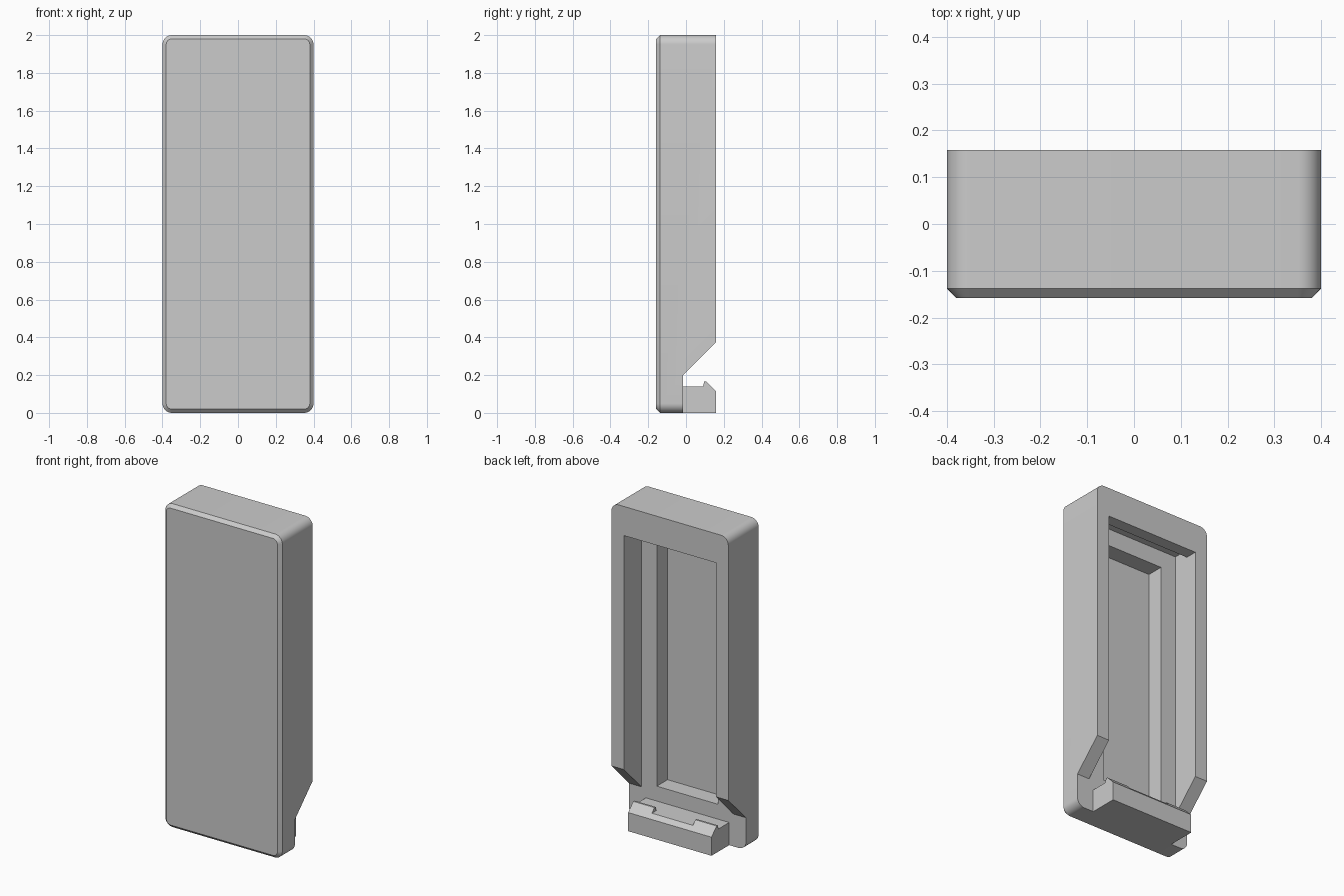
import bpy, bmesh
from math import sin, cos, pi, radians

cube = bpy.data.objects.get("Cube")
if cube:
    bpy.data.objects.remove(cube, do_unlink=True)

# Overall sizes
HALF_W, HALF_D, HEIGHT = 0.4, 0.158, 2.0
RADIUS, CHAMFER = 0.05, 0.02
FLOOR_Y = -0.015          # inner face of the front slab

grey = bpy.data.materials.new("plain_grey")
grey.use_nodes = True
colour = (0.6, 0.6, 0.6, 1)
grey.diffuse_color = colour
grey.node_tree.nodes["Principled BSDF"].inputs["Base Color"].default_value = colour


def finish(name, bm):
    bmesh.ops.recalc_face_normals(bm, faces=bm.faces)
    mesh = bpy.data.meshes.new(name)
    bm.to_mesh(mesh)
    bm.free()
    mesh.materials.append(grey)
    obj = bpy.data.objects.new(name, mesh)
    bpy.context.collection.objects.link(obj)
    return obj


def loft(bm, rings):
    """Skin matching closed rings and cap both ends."""
    loops = [[bm.verts.new(p) for p in ring] for ring in rings]
    for a, b in zip(loops, loops[1:]):
        for i in range(len(a)):
            j = (i + 1) % len(a)
            bm.faces.new((a[i], a[j], b[j], b[i]))
    bm.faces.new(loops[0])
    bm.faces.new(loops[-1])


def prism(bm, profile, x0, x1):
    """Extrude a (y, z) profile along x."""
    loft(bm, [[(x, y, z) for y, z in profile] for x in (x0, x1)])


def rounded_ring(y, inset, steps=10):
    """Upright rounded rectangle at depth y."""
    r = RADIUS - inset
    cx, cz = HALF_W - RADIUS, HEIGHT / 2 - RADIUS
    points = []
    for k, (sx, sz) in enumerate([(1, 1), (-1, 1), (-1, -1), (1, -1)]):
        for i in range(steps + 1):
            a = (k + i / steps) * pi / 2
            points.append((sx * cx + r * cos(a), y, HEIGHT / 2 + sz * cz + r * sin(a)))
    return points


# Rounded cover with a chamfered front rim
bm = bmesh.new()
loft(bm, [rounded_ring(-HALF_D, CHAMFER),
          rounded_ring(-HALF_D + CHAMFER, 0),
          rounded_ring(HALF_D, 0)])
cover = finish("cover_body", bm)

# Cutters: sloped lower rear, main cavity with undercut top, deeper pocket
F = FLOOR_Y
cuts = [
    ("lower_cut", 0.6, [(F, -0.1), (F, 0.2), (0.3, 0.2 + 0.3 - F), (0.3, -0.1)]),
    ("cavity_cut", 0.315, [(F, 0.1), (F, 1.866), (0.084, 1.866), (0.084, 1.82),
                           (0.3, 1.82), (0.3, 0.1)]),
    ("pocket_cut", 0.21, [(-0.12, 0.232), (-0.12, 1.76), (0.05, 1.76), (0.05, 0.232)]),
]
bpy.context.view_layer.objects.active = cover
for name, half, profile in cuts:
    bm = bmesh.new()
    prism(bm, profile, -half, half)
    cutter = finish(name, bm)
    cutter.hide_render = True
    mod = cover.modifiers.new(name, "BOOLEAN")
    mod.operation = "DIFFERENCE"
    mod.solver = "EXACT"
    mod.object = cutter
    bpy.ops.object.modifier_apply(modifier=name)
    bpy.data.objects.remove(cutter, do_unlink=True)

# Merge leftover coplanar faces
bm = bmesh.new()
bm.from_mesh(cover.data)
bmesh.ops.remove_doubles(bm, verts=bm.verts, dist=0.0001)
bmesh.ops.dissolve_limit(bm, angle_limit=radians(0.5), verts=bm.verts, edges=bm.edges)
bm.to_mesh(cover.data)
bm.free()

# Snap hook at the foot, with a raised lip at each end
bm = bmesh.new()
prism(bm, [(F, 0), (HALF_D, 0), (HALF_D, 0.115), (0.133, 0.14), (F, 0.14)], -0.285, 0.285)
for x0, x1 in ((-0.285, -0.14), (0.14, 0.285)):
    prism(bm, [(0.09, 0.14), (0.133, 0.14), (0.108, 0.165), (0.096, 0.165)], x0, x1)
finish("snap_hook", bm)

# Smooth rounded corners, sharp edges kept
bpy.ops.object.select_all(action="DESELECT")
cover.select_set(True)
bpy.context.view_layer.objects.active = cover
bpy.ops.object.shade_smooth_by_angle(angle=radians(25))
